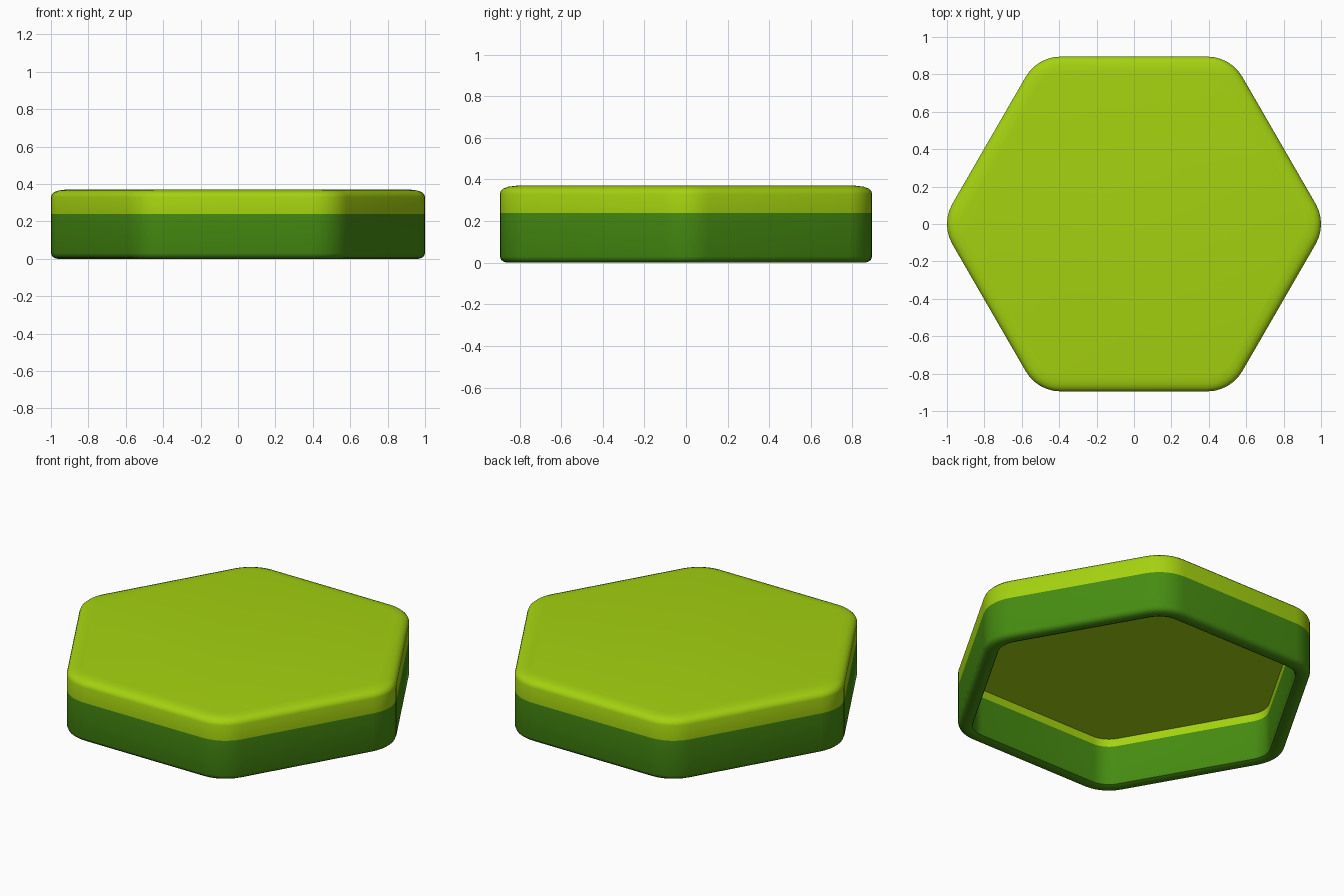
import bpy, bmesh, math

if "Cube" in bpy.data.objects:
    bpy.data.objects.remove(bpy.data.objects["Cube"])

APOTHEM, RADIUS, SEG = 0.895, 0.216, 6


def material(name, col):
    m = bpy.data.materials.new(name)
    m.diffuse_color = (*col, 1)
    m.use_nodes = True
    m.node_tree.nodes["Principled BSDF"].inputs["Base Color"].default_value = m.diffuse_color
    return m


def rounded_hexagon(inset):
    """Rounded hexagon outline moved inward by a given distance."""
    r = RADIUS - inset
    centre = (APOTHEM - RADIUS) / math.cos(math.pi / 6)
    pts = []
    for k in range(6):
        a = k * math.pi / 3
        for s in range(SEG + 1):
            b = a + math.radians(-30 + 60 * s / SEG)
            pts.append((centre * math.cos(a) + r * math.cos(b),
                        centre * math.sin(a) + r * math.sin(b)))
    return pts


# Wall profile (inset, z): ceiling edge, down inside, round the rim, up outside, over the top
SPLIT = 0.24
profile = [(0.085, 0.287), (0.085, SPLIT), (0.085, 0.025), (0.078, 0.008), (0.06, 0.0),
           (0.035, 0.0), (0.018, 0.005), (0.006, 0.014), (0.0, 0.03), (0.0, SPLIT),
           (0.0, 0.33), (0.005, 0.345), (0.018, 0.357), (0.04, 0.365), (0.08, 0.37)]

bm = bmesh.new()
rings = [[bm.verts.new((x, y, z)) for x, y in rounded_hexagon(d)] for d, z in profile]
n = len(rings[0])
for lo, hi in zip(rings, rings[1:]):
    for i in range(n):
        j = (i + 1) % n
        bm.faces.new((lo[i], lo[j], hi[j], hi[i]))
bm.faces.new(rings[0])       # inner ceiling
bm.faces.new(rings[-1])      # top
bmesh.ops.recalc_face_normals(bm, faces=bm.faces)

# Lime above the split height, dark green below
for f in bm.faces:
    f.material_index = 0 if f.calc_center_median().z > SPLIT else 1

mesh = bpy.data.meshes.new("hexagonal_tile")
bm.to_mesh(mesh)
bm.free()
mesh.materials.append(material("lime green", (0.37, 0.645, 0.005)))
mesh.materials.append(material("leaf green", (0.061, 0.262, 0.0056)))
tile = bpy.data.objects.new("hexagonal_tile", mesh)
bpy.context.collection.objects.link(tile)
bpy.context.view_layer.objects.active = tile
tile.select_set(True)
bpy.ops.object.shade_smooth_by_angle(angle=math.radians(40))
